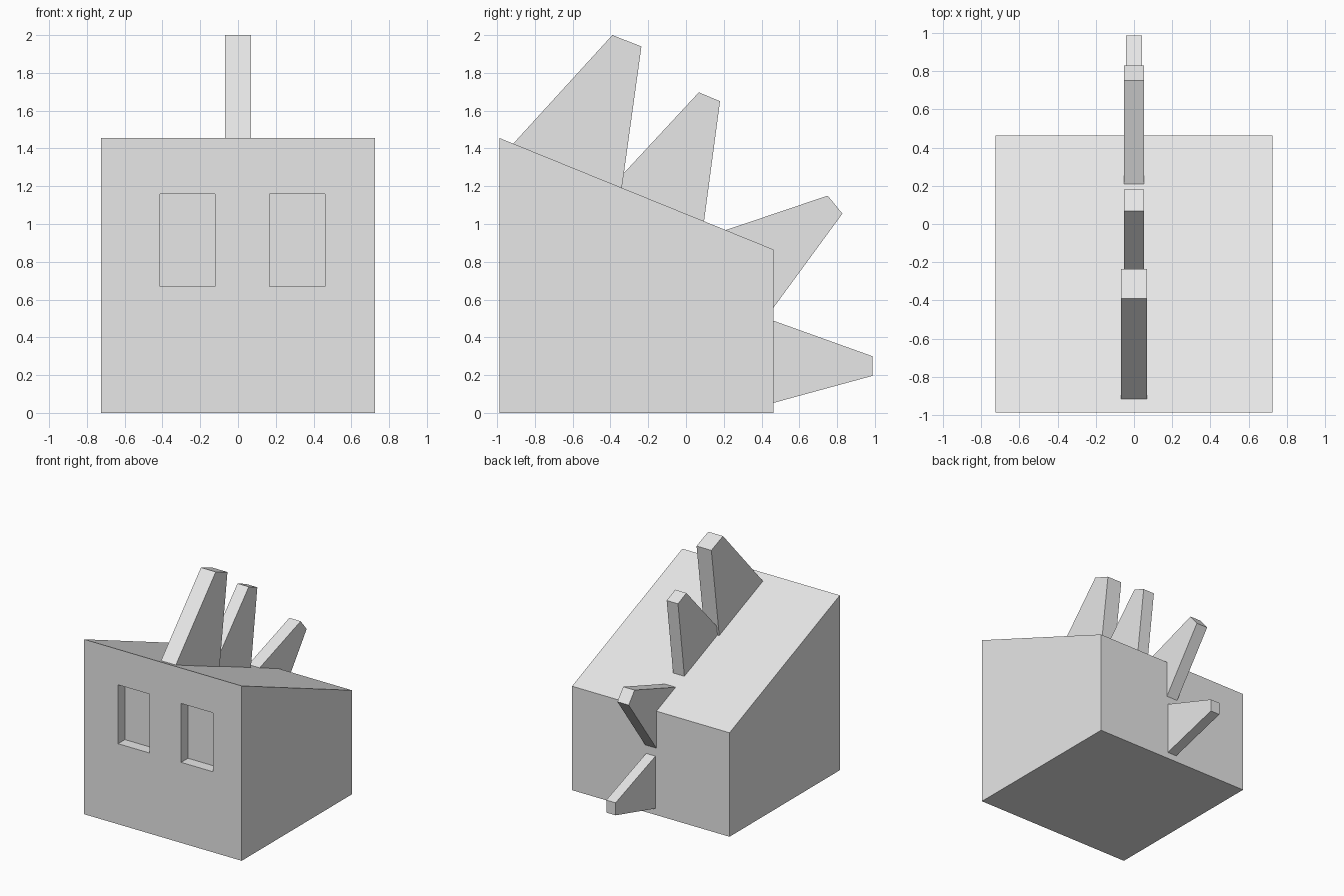
import bpy
import bmesh
from mathutils import Vector

if "Cube" in bpy.data.objects:
    bpy.data.objects.remove(bpy.data.objects["Cube"])

grey = bpy.data.materials.new("light grey")
grey.diffuse_color = (0.8, 0.8, 0.8, 1)
grey.use_nodes = True
grey.node_tree.nodes["Principled BSDF"].inputs["Base Color"].default_value = grey.diffuse_color


def extrude_profile(name, profile, x0, x1):
    """Prism from a (y, z) side profile, spanning x0 to x1."""
    bm = bmesh.new()
    face = bm.faces.new([bm.verts.new((x0, y, z)) for y, z in profile])
    out = bmesh.ops.extrude_face_region(bm, geom=[face])
    moved = [v for v in out["geom"] if isinstance(v, bmesh.types.BMVert)]
    bmesh.ops.translate(bm, verts=moved, vec=(x1 - x0, 0, 0))
    bmesh.ops.recalc_face_normals(bm, faces=bm.faces)
    mesh = bpy.data.meshes.new(name)
    bm.to_mesh(mesh)
    bm.free()
    mesh.materials.append(grey)
    obj = bpy.data.objects.new(name, mesh)
    bpy.context.collection.objects.link(obj)
    return obj


# Body: block with a roof sloping down to the back
FRONT, BACK = -0.987, 0.463
body = extrude_profile(
    "body", [(FRONT, 0), (BACK, 0), (BACK, 0.865), (FRONT, 1.455)], -0.725, 0.725)

# Eye sockets: two shallow rectangular recesses in the front
DEPTH = 0.09
for x0, x1 in ((-0.413, -0.122), (0.168, 0.46)):
    cutter = extrude_profile(
        "socket_cutter",
        [(FRONT - 0.1, 0.67), (FRONT + DEPTH, 0.67),
         (FRONT + DEPTH, 1.16), (FRONT - 0.1, 1.16)], x0, x1)
    cutter.hide_render = True
    mod = body.modifiers.new("socket", "BOOLEAN")
    mod.operation = "DIFFERENCE"
    mod.solver = "EXACT"
    mod.object = cutter
    bpy.context.view_layer.objects.active = body
    bpy.ops.object.modifier_apply(modifier=mod.name)
    bpy.data.objects.remove(cutter)

# Spikes: base start, tip start, tip end, base end, half width
spikes = {
    "top_front_spike": ((-0.915, 1.425), (-0.39, 2.0), (-0.236, 1.94), (-0.34, 1.19), 0.068),
    "top_back_spike": ((-0.384, 1.21), (0.068, 1.697), (0.18, 1.65), (0.095, 1.013), 0.052),
    "corner_spike": ((0.205, 0.966), (0.75, 1.15), (0.828, 1.055), (0.463, 0.557), 0.052),
    "back_spike": ((0.463, 0.488), (0.987, 0.30), (0.987, 0.196), (0.463, 0.053), 0.043),
}
for name, (a, b, c, d, half) in spikes.items():
    # Sink the base slightly into the body along the spike's own edges
    a, b, c, d = map(Vector, (a, b, c, d))
    a2 = a + (a - b).normalized() * 0.02
    d2 = d + (d - c).normalized() * 0.02
    extrude_profile(name, [a2, b, c, d2], -half, half)
